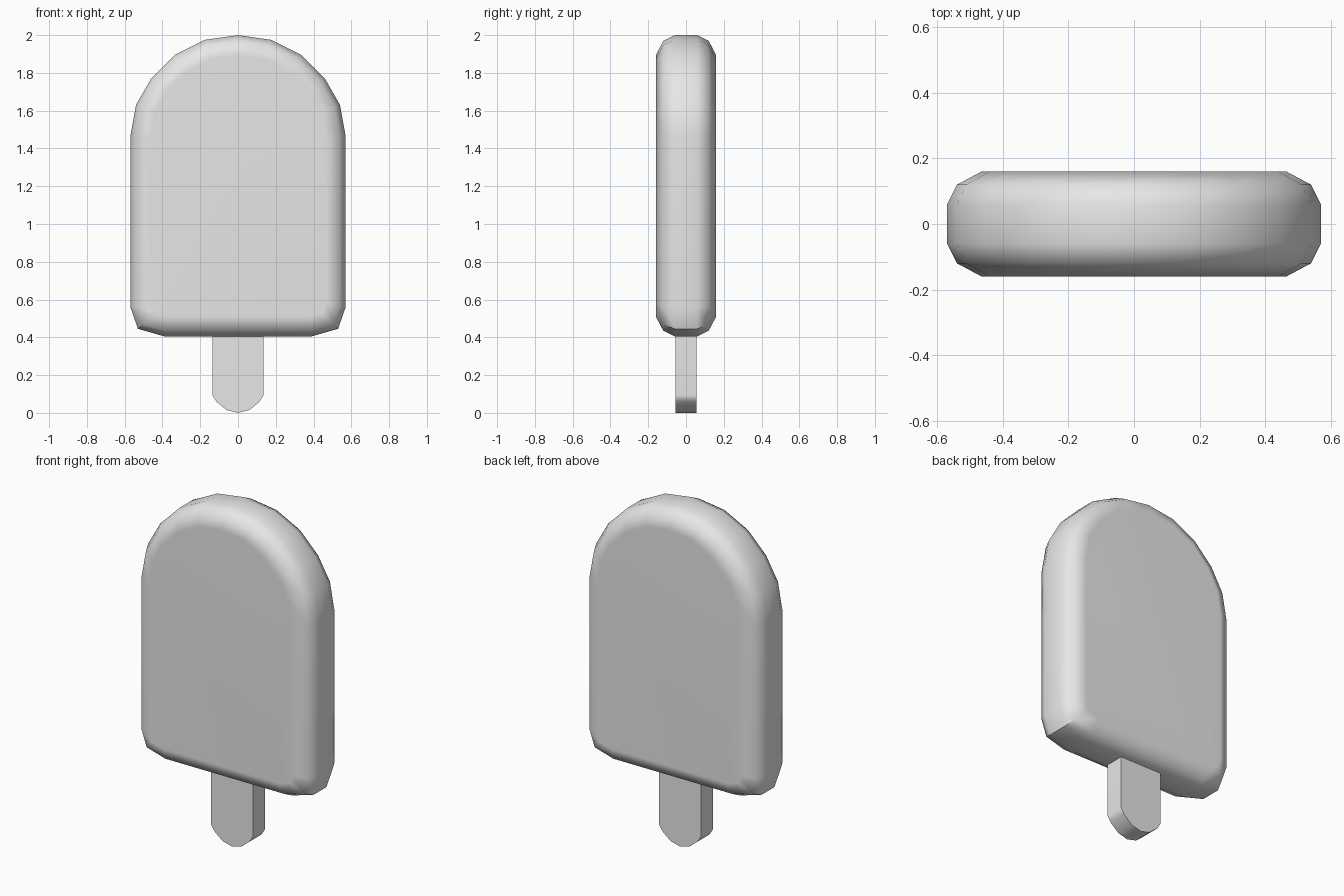
import bpy, bmesh, math
from mathutils import Vector

cube = bpy.data.objects.get("Cube")
if cube:
    bpy.data.objects.remove(cube, do_unlink=True)


def material(name, colour):
    mat = bpy.data.materials.new(name)
    mat.use_nodes = True
    mat.diffuse_color = colour
    mat.node_tree.nodes["Principled BSDF"].inputs["Base Color"].default_value = colour
    return mat


def mirrored(half):
    """Close a right-hand half outline (listed top to bottom) across x = 0."""
    return half + [(-x, z) for x, z in reversed(half) if x > 0]


def inset(outline, d):
    """Move every side of a clockwise outline inwards by d with mitred corners."""
    pts = [Vector(p) for p in outline]
    result = []
    for i, p in enumerate(pts):
        a = (p - pts[i - 1]).normalized()
        b = (pts[(i + 1) % len(pts)] - p).normalized()
        na, nb = Vector((a.y, -a.x)), Vector((b.y, -b.x))
        result.append(p + (na + nb) * d / (1 + na.dot(nb)))
    return result


def slab(name, outline, rings, mat, angle):
    """Loft an x-z outline through (y, inset) rings and cap both ends."""
    bm = bmesh.new()
    loops = [[bm.verts.new((p[0], y, p[1])) for p in inset(outline, d)]
             for y, d in rings]
    n = len(outline)
    for lo, hi in zip(loops, loops[1:]):
        for i in range(n):
            j = (i + 1) % n
            bm.faces.new((lo[i], lo[j], hi[j], hi[i]))
    bm.faces.new(loops[0])
    bm.faces.new(loops[-1])
    bmesh.ops.recalc_face_normals(bm, faces=bm.faces)
    mesh = bpy.data.meshes.new(name)
    bm.to_mesh(mesh)
    bm.free()
    mesh.materials.append(mat)
    obj = bpy.data.objects.new(name, mesh)
    bpy.context.collection.objects.link(obj)
    bpy.ops.object.select_all(action="DESELECT")
    obj.select_set(True)
    bpy.context.view_layer.objects.active = obj
    bpy.ops.object.shade_smooth_by_angle(angle=math.radians(angle))
    # Keep the broad faces flat while the rounded rim stays smooth
    weighted = obj.modifiers.new("flat_faces", "WEIGHTED_NORMAL")
    weighted.keep_sharp = True
    return obj


grey = material("plain grey", (0.8, 0.8, 0.8, 1))

# Frozen body: domed top, rounded lower corners, soft rim front and back
body = mirrored([(0, 2), (0.175, 1.975), (0.335, 1.895), (0.46, 1.77),
                 (0.54, 1.63), (0.57, 1.465), (0.57, 0.56), (0.53, 0.445),
                 (0.39, 0.405)])
rim = [(0.06, 0), (0.12, 0.03), (0.16, 0.105)]
slab("ice_body", body, [(-y, d) for y, d in reversed(rim)] + rim, grey, 45)

# Flat stick with a rounded lower end
stick = mirrored([(0.136, 0.5), (0.136, 0.095), (0.115, 0.06), (0.06, 0.015), (0, 0)])
slab("stick", stick, [(-0.056, 0), (0.056, 0)], grey, 45)
